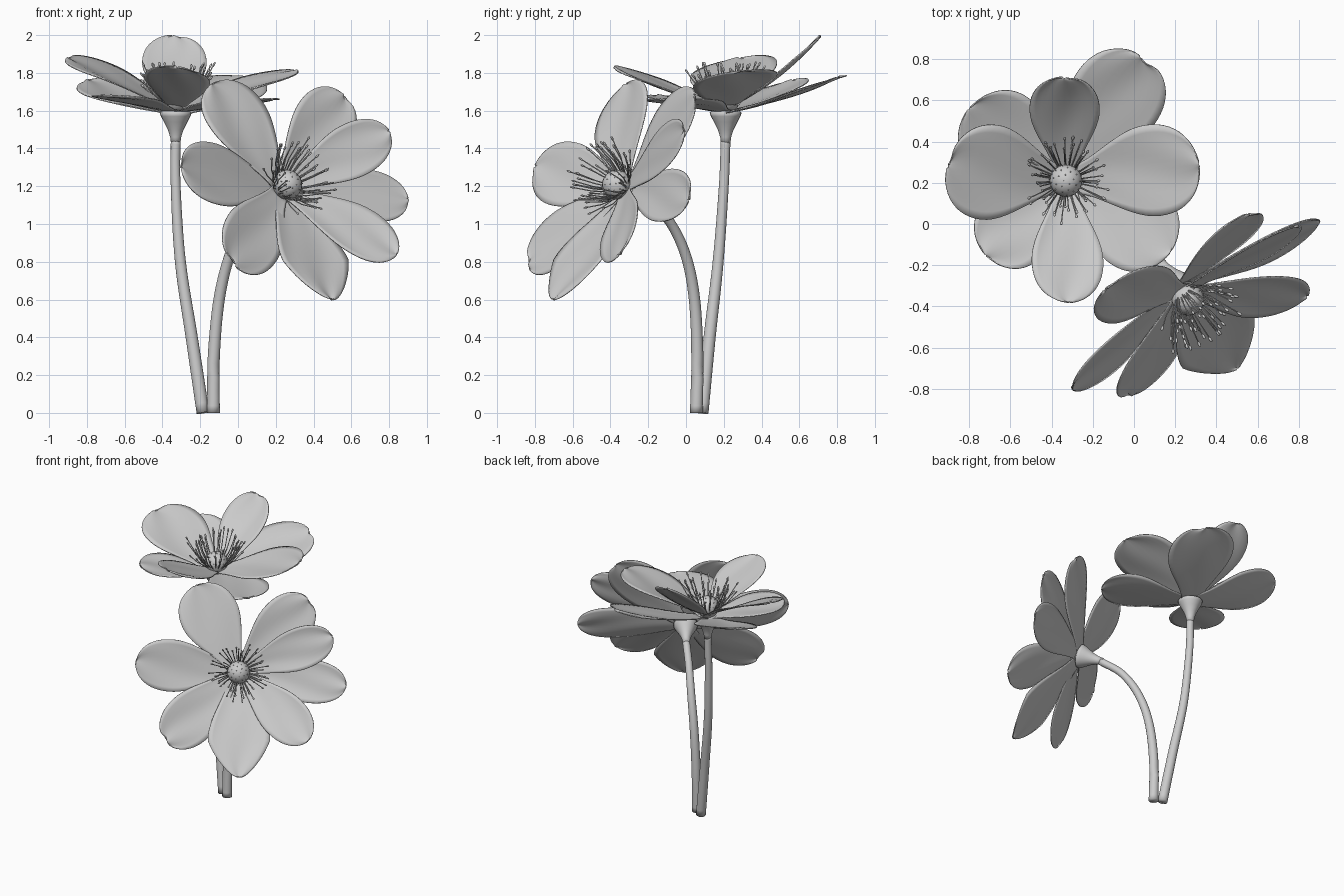
import bpy, bmesh, math, random
from mathutils import Vector, Matrix

if "Cube" in bpy.data.objects:
    bpy.data.objects.remove(bpy.data.objects["Cube"])

random.seed(4)


def finish(name, bm):
    bmesh.ops.recalc_face_normals(bm, faces=bm.faces[:])
    me = bpy.data.meshes.new(name)
    bm.to_mesh(me)
    bm.free()
    for p in me.polygons:
        p.use_smooth = True
    ob = bpy.data.objects.new(name, me)
    bpy.context.collection.objects.link(ob)
    return ob


def catmull(pts, steps):
    # smooth path through the points; the last component may be a radius
    pts = [Vector(p) for p in pts]
    ext = [2 * pts[0] - pts[1]] + pts + [2 * pts[-1] - pts[-2]]
    out = []
    for i in range(len(pts) - 1):
        a, b, c, d = ext[i:i + 4]
        for k in range(steps):
            t = k / steps
            out.append(0.5 * (2 * b + (c - a) * t + (2 * a - 5 * b + 4 * c - d) * t * t
                              + (3 * b - a - 3 * c + d) * t ** 3))
    return out + [pts[-1]]


def tube(bm, path, sides):
    # path entries are (x, y, z, radius)
    rings = []
    for i, p in enumerate(path):
        d = path[min(i + 1, len(path) - 1)].to_3d() - path[max(i - 1, 0)].to_3d()
        q = d.to_track_quat('Z', 'Y')
        rings.append([bm.verts.new(p.to_3d() + q @ Vector((
            p[3] * math.cos(2 * math.pi * k / sides),
            p[3] * math.sin(2 * math.pi * k / sides), 0))) for k in range(sides)])
    for r, s in zip(rings, rings[1:]):
        for k in range(sides):
            j = (k + 1) % sides
            bm.faces.new((r[k], r[j], s[j], s[k]))
    bm.faces.new(rings[0][::-1])
    bm.faces.new(rings[-1])


def petal(name, base, tip, half, normal, sag, notch, point, roll):
    base, tip = Vector(base), Vector(tip)
    axis = tip - base
    turn = Matrix.Rotation(math.radians(-roll), 3, -axis)
    side = turn @ normal.cross(axis).normalized()
    up = axis.cross(side).normalized()
    rows, cols, peak = 22, 12, 0.64
    phase = random.uniform(0, 6)
    bm = bmesh.new()
    grid = []
    for i in range(rows + 1):
        v = 1 - (1 - i / rows) ** 1.7
        if v < peak:
            s = v / peak
            w = 0.3 + 0.7 * (s * s * (3 - 2 * s)) ** 0.85
        else:
            s = (v - peak) / (1 - peak)
            w = max(1 - s ** 2.3, 0.004) ** 0.5 * (1 - point * s)
        row = []
        for j in range(cols + 1):
            u = 2 * j / cols - 1
            x = u * w * half
            cup = 0.035 * (u * w) ** 2 * (1 - 0.8 * v)
            wave = 0.005 * math.sin(5 * u + 6 * v + phase) * v
            # rounded lobes at the tip, with an off-centre dip
            dip = notch * math.exp(-((x / half + 0.15) / 0.22) ** 2) * max(0, (v - 0.75) / 0.25)
            row.append(bm.verts.new(base + axis * (v - dip) + side * x
                                    + up * (cup + wave - sag * 4 * v * (1 - v))))
        grid.append(row)
    for r, s in zip(grid, grid[1:]):
        for j in range(cols):
            bm.faces.new((r[j], r[j + 1], s[j + 1], s[j]))
    ob = finish(name, bm)
    mod = ob.modifiers.new("thickness", 'SOLIDIFY')
    mod.thickness = 0.006
    mod.offset = 0


def flower(tag, base, normal, petals, stem):
    base, n = Vector(base), Vector(normal).normalized()
    rot = n.to_track_quat('Z', 'Y')

    # stem
    bm = bmesh.new()
    tube(bm, catmull(stem, 8), 20)
    finish(tag + "_stem", bm)

    # flared receptacle under the petals
    bm = bmesh.new()
    prof = [(-0.17, 0.024), (-0.13, 0.029), (-0.09, 0.042), (-0.05, 0.062), (-0.02, 0.078),
            (0.0, 0.085), (0.015, 0.06)]
    tube(bm, [Vector((*(base + n * h), r)) for h, r in prof], 24)
    finish(tag + "_receptacle", bm)

    # petals
    for i, (tip, half, inner, notch, point, roll, sag) in enumerate(petals):
        d = Vector(tip) - base
        d = (d - n * d.dot(n)).normalized()
        start = base + d * 0.03 + n * (0.03 if inner else 0.005)
        petal(f"{tag}_petal_{i + 1}", start, tip, half, n, sag, notch, point, roll)

    # domed centre with little stubs
    centre = base + n * 0.075
    bm = bmesh.new()
    bmesh.ops.create_uvsphere(bm, u_segments=24, v_segments=16, radius=0.078,
                              matrix=Matrix.Translation(centre))
    for k in range(40):
        z = 1 - 1.1 * (k + 0.5) / 40
        r, a = math.sqrt(1 - z * z), k * 2.39996
        d = rot @ Vector((r * math.cos(a), r * math.sin(a), z))
        tube(bm, [Vector((*(centre + d * h), q)) for h, q in ((0.07, 0.003), (0.083, 0.002))], 6)
    finish(tag + "_centre", bm)

    # stamens: thin filaments with oval anthers
    bm = bmesh.new()
    for k in range(54):
        a = k * 2.39996 + random.uniform(-0.1, 0.1)
        out = rot @ Vector((math.cos(a), math.sin(a), 0))
        reach, rise = random.uniform(0.12, 0.21), random.uniform(0.13, 0.26)
        p0 = base + out * 0.05 + n * 0.04
        p2 = base + out * reach + n * rise
        p1 = (p0 + p2) / 2 + out * 0.015
        tube(bm, [Vector((*p, 0.0032)) for p in (p0, p1, p2)], 5)
        q = (p2 - p1).to_track_quat('Z', 'Y').to_matrix().to_4x4()
        bmesh.ops.create_uvsphere(bm, u_segments=8, v_segments=6, radius=0.007,
                                  matrix=Matrix.Translation(p2) @ q @ Matrix.Diagonal((1, 0.8, 2, 1)))
    finish(tag + "_stamens", bm)


# upright flower: tip, half width, inner layer, notch, pointedness, roll, sag
flower("upright_flower", (-0.33, 0.21, 1.59), (0, 0, 1), [
    ((0.315, 0.29, 1.81), 0.225, True, 0.0, 0.0, 8, 0.0),
    ((0.04, 0.82, 1.78), 0.23, False, 0.035, 0.0, 10, 0.02),
    ((-0.34, 0.715, 2.0), 0.17, True, 0.02, 0.0, 0, 0.03),
    ((-0.80, 0.56, 1.76), 0.215, False, 0.0, 0.0, -8, 0.02),
    ((-0.91, 0.28, 1.88), 0.235, True, 0.02, 0.0, -9, -0.01),
    ((-0.72, -0.15, 1.68), 0.19, False, 0.0, 0.0, 0, 0.0),
    ((-0.32, -0.38, 1.83), 0.175, True, 0.0, 0.0, -8, 0.01),
    ((0.18, -0.13, 1.66), 0.215, False, 0.0, 0.0, 0, 0.0),
], [(-0.185, 0.085, 0, 0.034), (-0.245, 0.125, 0.4, 0.032), (-0.305, 0.17, 0.8, 0.029),
    (-0.33, 0.20, 1.2, 0.026), (-0.33, 0.21, 1.45, 0.026)])

# nodding flower facing front right
flower("nodding_flower", (0.22, -0.31, 1.18), (0.555, -0.745, 0.37), [
    ((-0.14, -0.32, 1.74), 0.205, True, 0.0, 0.0, 0, -0.01),
    ((0.56, 0.05, 1.69), 0.18, False, 0.02, 0.0, 0, 0.0),
    ((0.80, -0.01, 1.49), 0.145, True, 0.0, 0.0, 0, 0.0),
    ((0.90, 0.015, 1.13), 0.15, False, 0.0, 0.0, 0, 0.0),
    ((0.84, -0.35, 0.84), 0.16, True, 0.0, 0.0, 0, 0.0),
    ((0.50, -0.70, 0.60), 0.215, False, 0.0, 0.45, 0, 0.0),
    ((-0.02, -0.84, 0.78), 0.18, True, 0.03, 0.0, 0, 0.0),
    ((-0.30, -0.80, 1.30), 0.18, False, 0.0, 0.0, 0, 0.0),
], [(-0.13, 0.055, 0, 0.034), (-0.128, 0.06, 0.3, 0.032), (-0.10, 0.045, 0.6, 0.030),
    (-0.045, 0.0, 0.83, 0.028), (0.035, -0.085, 1.01, 0.026), (0.135, -0.195, 1.12, 0.026)])
